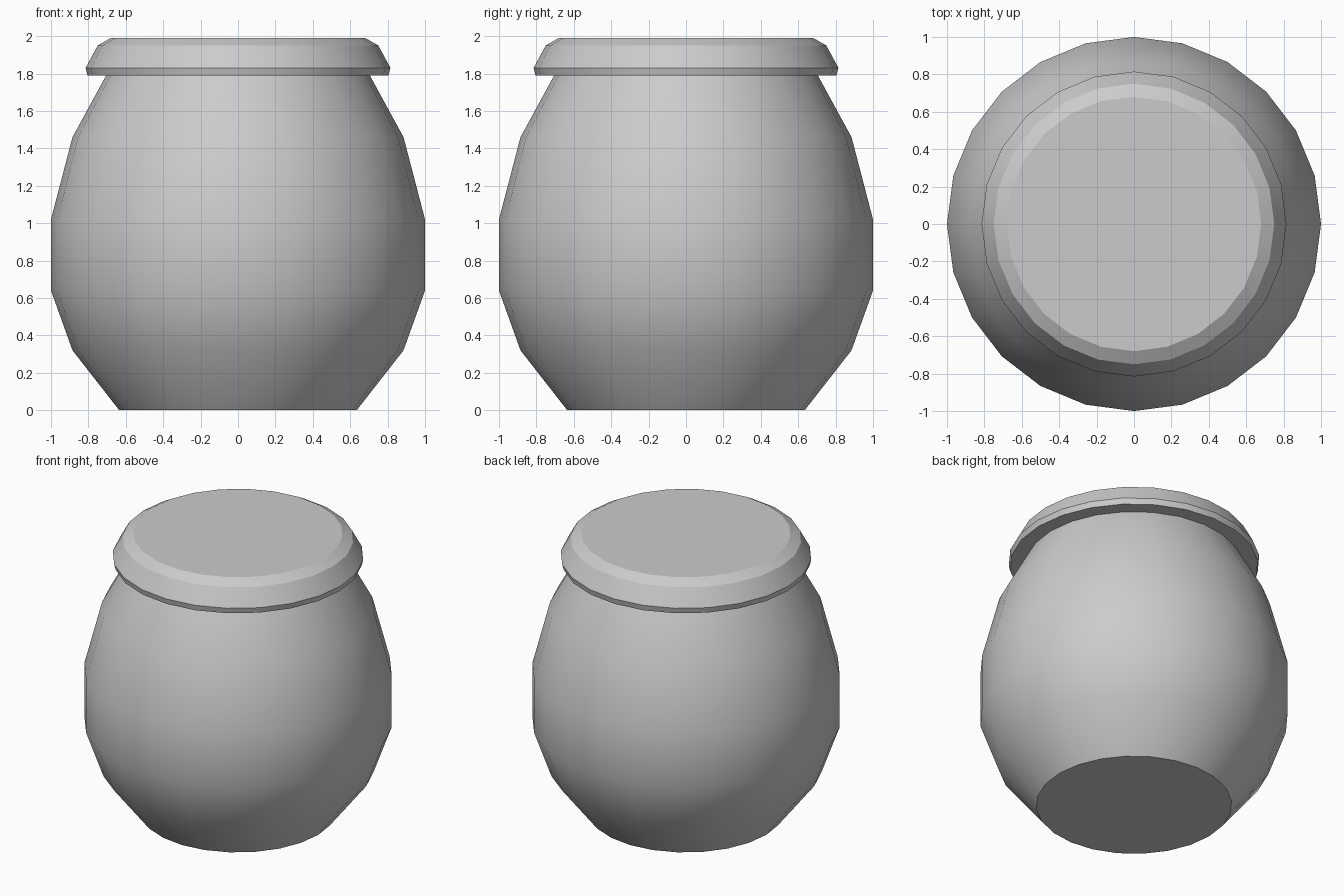
import bpy, bmesh, math

if "Cube" in bpy.data.objects:
    bpy.data.objects.remove(bpy.data.objects["Cube"])

SIDES = 24


def lathe(name, profile, cap_bottom=False, cap_top=False):
    """Revolve (radius, z) points, listed bottom to top, around the z axis."""
    bm = bmesh.new()
    rings = []
    for r, z in profile:
        rings.append([bm.verts.new((r * math.cos(math.tau * i / SIDES),
                                    r * math.sin(math.tau * i / SIDES), z))
                      for i in range(SIDES)])
    for low, high in zip(rings, rings[1:]):
        for i in range(SIDES):
            j = (i + 1) % SIDES
            bm.faces.new((low[i], low[j], high[j], high[i]))
    if cap_bottom:
        bm.faces.new(rings[0][::-1])
    if cap_top:
        bm.faces.new(rings[-1])
    mesh = bpy.data.meshes.new(name)
    bm.to_mesh(mesh)
    bm.free()
    obj = bpy.data.objects.new(name, mesh)
    bpy.context.collection.objects.link(obj)
    bpy.ops.object.select_all(action='DESELECT')
    obj.select_set(True)
    bpy.context.view_layer.objects.active = obj
    bpy.ops.object.shade_smooth_by_angle(angle=math.radians(26))
    return obj


# Rounded pot body with a flat base
lathe("pot_body", [(0.635, 0), (0.885, 0.32), (1.0, 0.64), (1.0, 1.02),
                   (0.885, 1.46), (0.705, 1.79)], cap_bottom=True)

# Overhanging lid with a bevelled top, joined to the body's rim
lathe("lid", [(0.705, 1.79), (0.805, 1.79), (0.815, 1.83),
              (0.75, 1.95), (0.68, 1.99)], cap_top=True)
